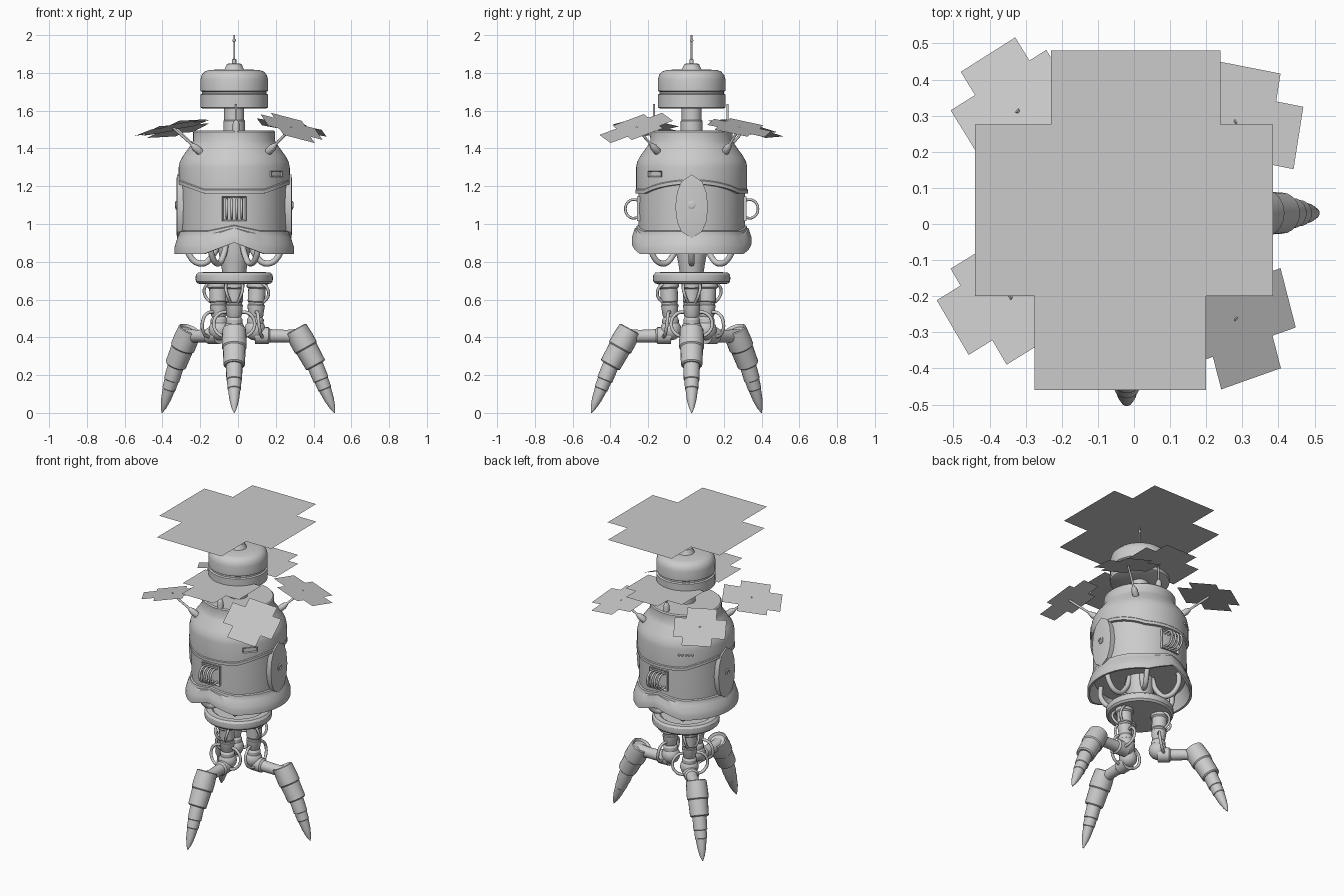
import bpy, bmesh
from math import sin, cos, pi, radians
from mathutils import Vector, Matrix

if "Cube" in bpy.data.objects:
    bpy.data.objects.remove(bpy.data.objects["Cube"])

AX = Vector((-0.02, 0.03, 0))          # body axis


def P(deg, r, z, side=0.0):
    """Point at angle / radius / height around the body axis, with a sideways offset."""
    a = radians(deg)
    return AX + Vector((r * cos(a) - side * sin(a), r * sin(a) + side * cos(a), z))


def finish(name, bm, fix=True):
    if fix:
        bmesh.ops.recalc_face_normals(bm, faces=bm.faces[:])
    me = bpy.data.meshes.new(name)
    bm.to_mesh(me)
    bm.free()
    ob = bpy.data.objects.new(name, me)
    bpy.context.collection.objects.link(ob)
    bpy.ops.object.select_all(action='DESELECT')
    ob.select_set(True)
    bpy.context.view_layer.objects.active = ob
    bpy.ops.object.shade_smooth_by_angle(angle=radians(32))
    return ob


def rings(name, rows, caps=True):
    """Skin a list of closed vertex rings."""
    bm = bmesh.new()
    vs = [[bm.verts.new(p) for p in row] for row in rows]
    n = len(vs[0])
    for a, b in zip(vs, vs[1:]):
        for i in range(n):
            j = (i + 1) % n
            bm.faces.new((a[i], a[j], b[j], b[i]))
    if caps:
        bm.faces.new(vs[0])
        bm.faces.new(vs[-1])
    return finish(name, bm)


def lathe(name, prof, origin=AX, axis=(0, 0, 1), seg=32):
    """prof: (radius, distance along axis)."""
    q = Vector((0, 0, 1)).rotation_difference(Vector(axis))
    return rings(name, [[origin + q @ Vector((max(r, 5e-4) * cos(2 * pi * i / seg),
                                              max(r, 5e-4) * sin(2 * pi * i / seg), t))
                         for i in range(seg)] for r, t in prof])


def limb(name, p0, p1, prof, seg=20):
    """Lathe between two points; prof: (radius, fraction)."""
    d = p1 - p0
    return lathe(name, [(r, f * d.length) for r, f in prof], p0, d, seg)


def ball(name, c, r):
    bm = bmesh.new()
    bmesh.ops.create_uvsphere(bm, u_segments=20, v_segments=12, radius=r,
                              matrix=Matrix.Translation(c))
    return finish(name, bm)


def hose(name, pts, r):
    cu = bpy.data.curves.new(name, 'CURVE')
    cu.dimensions, cu.bevel_depth, cu.bevel_resolution, cu.resolution_u = '3D', r, 2, 6
    cu.use_fill_caps = True
    sp = cu.splines.new('BEZIER')
    sp.bezier_points.add(len(pts) - 1)
    for b, p in zip(sp.bezier_points, pts):
        b.co = p
        b.handle_left_type = b.handle_right_type = 'AUTO'
    ob = bpy.data.objects.new(name, cu)
    bpy.context.collection.objects.link(ob)
    bpy.ops.object.select_all(action='DESELECT')
    ob.select_set(True)
    bpy.context.view_layer.objects.active = ob
    bpy.ops.object.convert(target='MESH')


def wavy(name, rows, weight, seg=96):
    """Shell of revolution with edges that shift in height; rows: (r, z, shift)."""
    return rings(name, [[P(360 * i / seg, r, z + dz * weight(2 * pi * i / seg))
                         for i in range(seg)] for r, z, dz in rows], caps=False)


def panel(name, deg, r, outline, depth, inset, push):
    """Raised outline on the hull with an inset centre; outline: (side, z)."""
    bm = bmesh.new()
    back = bm.faces.new([bm.verts.new(P(deg, r, z, s)) for s, z in outline])
    out = P(deg, 1, 0) - AX
    ext = bmesh.ops.extrude_face_region(bm, geom=[back])['geom']
    bmesh.ops.translate(bm, vec=out * depth, verts=[g for g in ext if isinstance(g, bmesh.types.BMVert)])
    front = next(g for g in ext if isinstance(g, bmesh.types.BMFace))
    bmesh.ops.recalc_face_normals(bm, faces=bm.faces[:])
    bmesh.ops.inset_region(bm, faces=[front], thickness=inset)
    bmesh.ops.translate(bm, vec=out * push, verts=front.verts[:])
    return finish(name, bm)


def rect(s, z, w, h):
    return [(s - w / 2, z - h / 2), (s + w / 2, z - h / 2), (s + w / 2, z + h / 2), (s - w / 2, z + h / 2)]


CROSS = [(-.245, -.47), (.23, -.47), (.23, -.21), (.415, -.21), (.415, .265), (.27, .265),
         (.27, .47), (-.2, .47), (-.2, .265), (-.41, .265), (-.41, -.21), (-.245, -.21)]


def solar(name, loc, scale, spin=0, normal=(0, 0, 1)):
    """Flat cross-shaped panel with an inset border."""
    q = Vector((0, 0, 1)).rotation_difference(Vector(normal).normalized())
    m = Matrix.Translation(loc) @ q.to_matrix().to_4x4() @ Matrix.Rotation(radians(spin), 4, 'Z')
    bm = bmesh.new()
    f = bm.faces.new([bm.verts.new(m @ Vector((x * scale, y * scale, 0))) for x, y in CROSS])
    bmesh.ops.inset_region(bm, faces=[f], thickness=.063 * scale)
    return finish(name, bm, fix=False)


# --- hull: upper shell, middle band, skirt with front/back arches
flat = lambda a: min(1, (1 - abs(cos(a))) / .46)
arch = lambda a: max(0, 1 - abs(cos(a)) / .5)
wavy("upper_shell", [(.001, 1.495, 0), (.21, 1.495, 0), (.217, 1.488, 0), (.217, 1.44, 0), (.232, 1.415, 0),
                     (.272, 1.36, 0), (.288, 1.33, 0), (.294, 1.30, 0), (.294, 1.235, -.05),
                     (.298, 1.23, -.05), (.298, 1.212, -.05), (.28, 1.21, -.05)], flat)
lathe("middle_band", [(.281, .935), (.283, 1.08), (.281, 1.24)], seg=96)
wavy("skirt", [(.28, .965, .03), (.291, .96, .03), (.293, .94, .04), (.30, .93, .05), (.312, .89, .055),
               (.317, .875, .055), (.317, .842, .06), (.303, .842, .06), (.275, .935, .01)], arch)

# --- side doors, grab rail panels, vent and rivets
door = [(0, .925), (.055, .96), (.077, 1.01), (.087, 1.09), (.077, 1.17), (.055, 1.225), (0, 1.262),
        (-.055, 1.225), (-.077, 1.17), (-.087, 1.09), (-.077, 1.01), (-.055, .96)]
for side, deg in (("right", 0), ("left", 180)):
    panel(side + "_door", deg, .255, door, .047, .026, .004)
    lathe(side + "_door_knob", [(.022, 0), (.022, .008), (.012, .012), (.012, .004)],
          P(deg, .302, 1.1), P(deg, 1, 0) - AX, 12)
for side, deg in (("front", -90), ("back", 90)):
    panel(side + "_rail_frame", deg, .25, rect(0, 1.08, .13, .13), .04, .012, -.012)
    for s in (-.039, -.013, .013, .039):
        hose(side + "_rail", [P(deg, .275, 1.125, s), P(deg, .325, 1.125, s), P(deg, .351, 1.08, s),
                              P(deg, .325, 1.035, s), P(deg, .275, 1.035, s)], .007)
panel("vent", -41, .27, rect(0, 1.265, .09, .032), .03, .007, -.008)
for s in (-.04, -.02, 0, .02, .04):
    ball("rivet", P(125, .292, 1.265, s), .007)

# --- neck, head and top mast
lathe("neck", [(.058, 1.49), (.058, 1.545), (.053, 1.55), (.053, 1.62)])
lathe("head", [(.17, 1.612), (.179, 1.617), (.179, 1.685), (.17, 1.69), (.17, 1.70), (.179, 1.705),
               (.179, 1.765), (.172, 1.79), (.155, 1.808), (.13, 1.816), (.052, 1.818), (.046, 1.83),
               (.038, 1.848), (.012, 1.85)], seg=48)
lathe("mast", [(.011, 1.845), (.011, 1.87), (.005, 1.875), (.005, 2.0)], seg=12)
ball("mast_tip", P(0, 0, 1.972), .009)

# --- solar panels: one large roof, two flat, four tilted on stalks
solar("roof_panel", Vector((-.03, .01, 2.0)), 1)
bm = bmesh.new()
bm.faces.new([bm.verts.new((x, y, 2.0015)) for x, y in ((-.155, -.345), (.08, -.345), (.08, -.11), (-.155, -.11))])
finish("roof_hatch", bm, fix=False)
for name, y in (("front", -.17), ("back", .22)):
    lathe(name + "_post", [(.018, 1.48), (.018, 1.53), (.012, 1.545), (.006, 1.55), (.006, 1.635)],
          Vector((-.01, y, 0)), seg=12)
    solar(name + "_flat_panel", Vector((-.01, y, 1.64)), .5)
for name, deg, c, spin, n in (("front_right", -45, (.285, -.265, 1.51), 17, (.36, -.28, 1)),
                              ("back_right", 45, (.285, .285, 1.51), -100, (.22, .18, 1)),
                              ("back_left", 135, (-.325, .315, 1.505), 32, (-.18, .2, 1)),
                              ("front_left", 225, (-.345, -.205, 1.51), 121, (-.22, .1, 1))):
    c = Vector(c)
    solar(name + "_panel", c, .38, spin, n)
    base = P(deg, .245, 1.375)
    limb(name + "_stalk", base, c, [(.01, -.1), (.02, 0), (.02, .22), (.012, .32), (.007, .36), (.007, 1)], 12)

# --- underside: spine, hip disc and hanging hoses
lathe("spine", [(.085, .99), (.085, .86), (.072, .80), (.062, .735)])
lathe("hull_floor", [(.275, .94), (.275, .99)], seg=64)
lathe("hip_disc", [(.16, .682), (.192, .684), (.203, .695), (.205, .712), (.203, .73), (.192, .743),
                   (.16, .745), (.15, .738), (.06, .738)], seg=48)
for k in range(6):
    hose("belly_hose", [P(60 * k, .25, .95), P(60 * k, .245, .85), P(60 * k, .175, .79),
                        P(60 * k, .11, .84), P(60 * k, .08, .93)], .016)

# --- three legs
for name, deg in (("right", 0), ("back_left", 136), ("front", 270)):
    hip, knee = P(deg, .122, .69), P(deg, .11, .44)
    limb(name + "_thigh", hip, knee, [(.055, 0), (.055, .1), (.046, .13), (.046, .4), (.042, .42), (.042, .46),
                                      (.046, .48), (.04, .7), (.036, .73), (.044, .78), (.044, 1)])
    ball(name + "_knee", knee, .056)
    limb(name + "_forearm", knee + Vector((0, 0, -.03)), P(deg, .345, .405),
         [(.045, 0), (.045, .3), (.035, .34), (.033, .7), (.04, 1)])
    limb(name + "_shin", P(deg, .325, .445), P(deg, .433, .25),
         [(.045, .06), (.055, 0), (.062, .02), (.066, .3), (.066, .5), (.06, .53), (.057, .97), (.05, 1), (.03, .98)])
    limb(name + "_claw", P(deg, .415, .285), P(deg, .532, .0),
         [(.04, 0), (.043, .15), (.042, .38), (.038, .39), (.036, .55), (.033, .56), (.026, .75), (.015, .9), (.002, 1)])
    for s in (-1, 1):
        hose(name + "_knee_hose", [P(deg, .115, .535, .03 * s), P(deg, .125, .525, .08 * s),
                                   P(deg, .13, .475, .108 * s), P(deg, .14, .42, .085 * s),
                                   P(deg, .15, .40, .03 * s)], .009)
        hose(name + "_hip_hose", [P(deg, .14, .69, .04 * s), P(deg, .175, .66, .045 * s),
                                  P(deg, .18, .62, .035 * s), P(deg, .155, .585, .02 * s)], .008)
